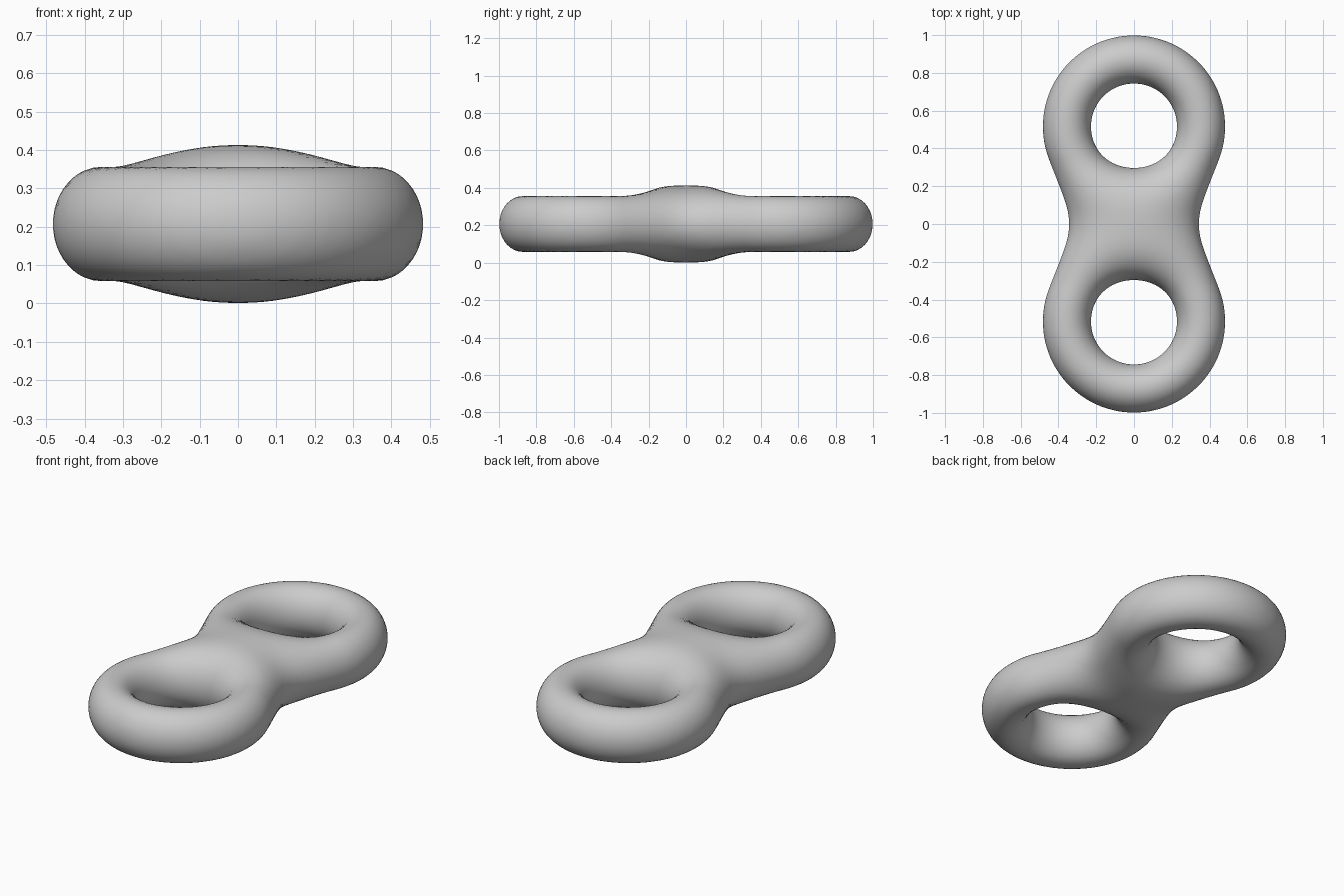
import bpy, bmesh, math
from mathutils import Vector

if "Cube" in bpy.data.objects:
    bpy.data.objects.remove(bpy.data.objects["Cube"])

MID_Z = 0.207          # half of the total height
RING_Y = 0.516         # distance of each ring from the centre
RING_R, TUBE = 0.355, 0.1275
Z_STRETCH = 1.17       # tubes are slightly taller than wide


def ring_distance(p, cy):
    radial = math.hypot(p.x, p.y - cy) - RING_R
    return math.hypot(radial, p.z / Z_STRETCH) - TUBE


def field(p):
    # Two rings blended smoothly, with a wider blend at the sides of the waist
    a, b = ring_distance(p, RING_Y), ring_distance(p, -RING_Y)
    k = 0.444 + 0.9 * p.x ** 2 * math.exp(-(p.y / 0.3) ** 2)
    h = max(k - abs(a - b), 0) / k
    return min(a, b) - h * h * k / 4


def project(p):
    # Move a point onto the blended surface
    e = 0.001
    for _ in range(3):
        g = Vector([(field(p + d) - field(p - d)) / (2 * e)
                    for d in (Vector((e, 0, 0)), Vector((0, e, 0)), Vector((0, 0, e)))])
        step = g * (field(p) / max(g.length_squared, 0.1))
        if step.length > 0.05:
            step.length = 0.05
        p = p - step
    return p


# Rough body: two rings and a central swelling
parts = []
for side in (1, -1):
    bpy.ops.mesh.primitive_torus_add(location=(0, side * RING_Y, 0), major_radius=RING_R,
                                     minor_radius=TUBE, major_segments=64, minor_segments=24)
    bpy.context.object.scale.z = Z_STRETCH
    parts.append(bpy.context.object)
bpy.ops.mesh.primitive_uv_sphere_add(segments=48, ring_count=24, radius=1)
bpy.context.object.scale = (0.33, 0.24, 0.2)
parts.append(bpy.context.object)
for part in parts:
    part.select_set(True)
bpy.ops.object.transform_apply(location=True, rotation=True, scale=True)
bpy.ops.object.join()
body = bpy.context.object
body.name = "double_ring"

# Fuse into one skin
remesh = body.modifiers.new("fuse", 'REMESH')
remesh.mode = 'VOXEL'
remesh.voxel_size = 0.026
bpy.ops.object.modifier_apply(modifier=remesh.name)

# Relax the skin and settle it on the blended surface
bm = bmesh.new()
bm.from_mesh(body.data)
for _ in range(5):
    bmesh.ops.smooth_vert(bm, verts=bm.verts, factor=0.5,
                          use_axis_x=True, use_axis_y=True, use_axis_z=True)
    for v in bm.verts:
        v.co = project(v.co)
bmesh.ops.translate(bm, verts=bm.verts, vec=(0, 0, MID_Z))
bmesh.ops.recalc_face_normals(bm, faces=bm.faces)
for f in bm.faces:
    f.smooth = True
bm.to_mesh(body.data)
bm.free()
